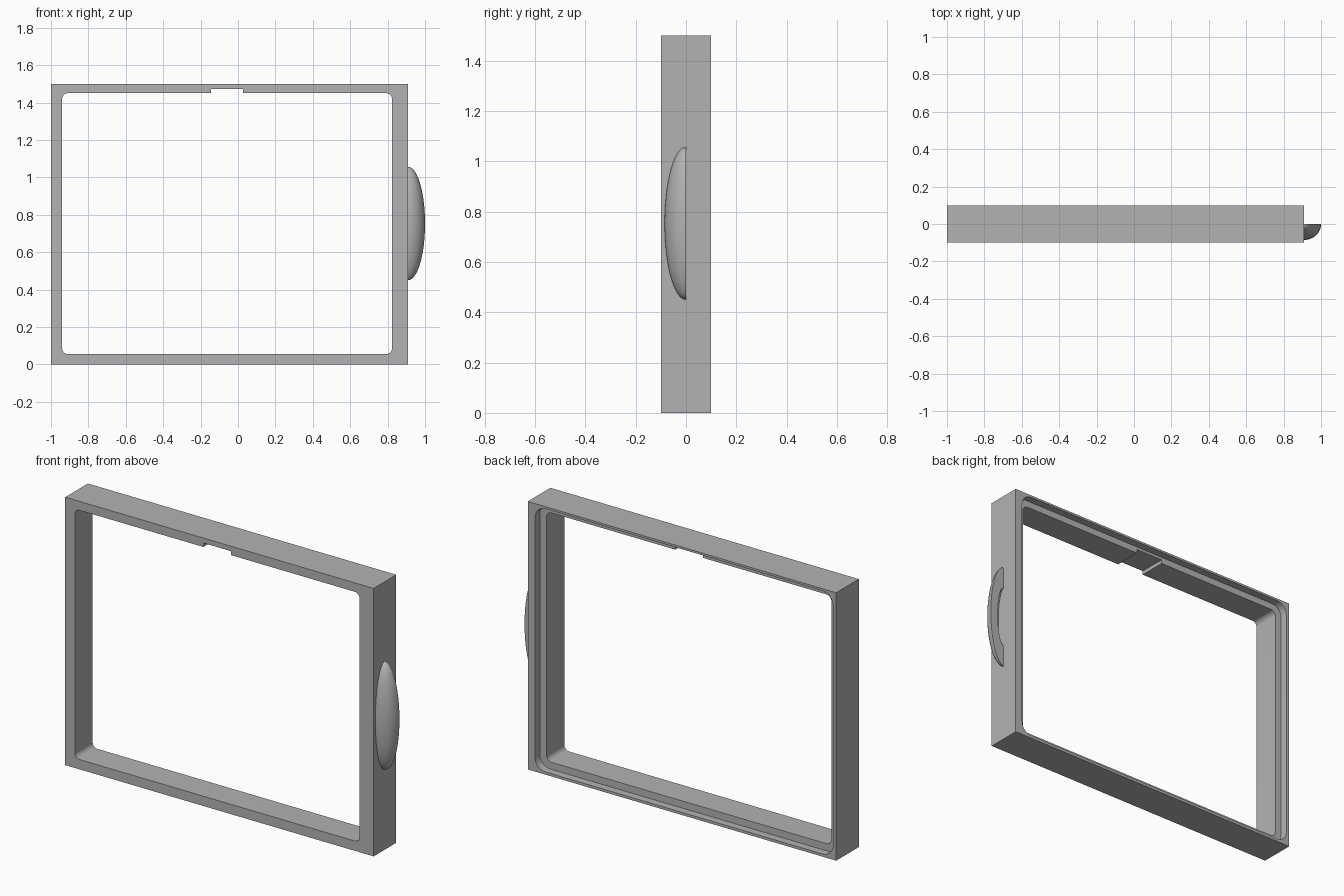
import bpy, bmesh, math
from mathutils import Matrix, Vector

if "Cube" in bpy.data.objects:
    bpy.data.objects.remove(bpy.data.objects["Cube"], do_unlink=True)

grey = bpy.data.materials.new("plain grey")
grey.use_nodes = True
colour = (0.45, 0.45, 0.45, 1)
grey.diffuse_color = colour
grey.node_tree.nodes["Principled BSDF"].inputs["Base Color"].default_value = colour


def make(name, bm):
    bmesh.ops.recalc_face_normals(bm, faces=bm.faces[:])
    mesh = bpy.data.meshes.new(name)
    bm.to_mesh(mesh)
    bm.free()
    mesh.materials.append(grey)
    obj = bpy.data.objects.new(name, mesh)
    bpy.context.collection.objects.link(obj)
    return obj


def prism(name, x0, x1, z0, z1, y0, y1, radius=0, steps=8):
    """Rectangle in the xz plane, with optional round corners, extruded along y."""
    corners = [(x1, z1, -1, -1), (x0, z1, 1, -1), (x0, z0, 1, 1), (x1, z0, -1, 1)]
    points = []
    for i, (x, z, sx, sz) in enumerate(corners):
        for k in range(steps + 1 if radius else 1):
            a = math.pi / 2 * (i + k / steps)
            points.append((x + radius * (sx + math.cos(a)) if radius else x, y0,
                           z + radius * (sz + math.sin(a)) if radius else z))
    bm = bmesh.new()
    face = bm.faces.new([bm.verts.new(p) for p in points])
    new = bmesh.ops.extrude_face_region(bm, geom=[face])["geom"]
    moved = [v for v in new if isinstance(v, bmesh.types.BMVert)]
    bmesh.ops.translate(bm, verts=moved, vec=(0, y1 - y0, 0))
    return make(name, bm)


def ellipsoid(centre, radii):
    bm = bmesh.new()
    matrix = Matrix.Translation(centre) @ Matrix.Diagonal((*radii, 1))
    bmesh.ops.create_uvsphere(bm, u_segments=64, v_segments=40, radius=1, matrix=matrix)
    return bm


def slice_off(bm, point, normal):
    """Remove everything on the normal's side and cap the cut."""
    geom = bm.verts[:] + bm.edges[:] + bm.faces[:]
    bmesh.ops.bisect_plane(bm, geom=geom, plane_co=point, plane_no=normal, clear_outer=True)
    bmesh.ops.holes_fill(bm, edges=[e for e in bm.edges if e.is_boundary])


def cut(obj, cutter):
    bpy.context.view_layer.objects.active = obj
    mod = obj.modifiers.new("cut", "BOOLEAN")
    mod.operation = "DIFFERENCE"
    mod.solver = "EXACT"
    mod.object = cutter
    bpy.ops.object.modifier_apply(modifier=mod.name)
    bpy.data.objects.remove(cutter, do_unlink=True)


def smooth(obj):
    bpy.ops.object.select_all(action="DESELECT")
    obj.select_set(True)
    bpy.context.view_layer.objects.active = obj
    bpy.ops.object.shade_smooth_by_angle(angle=math.radians(30))


# Frame with its opening, the rebate round the back and the notch in the top rail
frame = prism("frame", -1, 0.91, 0, 1.5, -0.1, 0.1)
cut(frame, prism("opening", -0.94, 0.823, 0.055, 1.45, -0.2, 0.2, 0.03))
cut(frame, prism("rebate", -0.98, 0.865, 0.015, 1.488, 0.057, 0.2, 0.065))
cut(frame, prism("notch", -0.145, 0.027, 1.4, 1.472, -0.2, 0.2))
smooth(frame)

# Hollow cup handle on the side, open towards the back
centre = Vector((0.91, 0, 0.753))
bm = ellipsoid(centre, (0.09, 0.085, 0.303))
slice_off(bm, centre, (0, 1, 0))
slice_off(bm, centre - Vector((0.004, 0, 0)), (-1, 0, 0))
handle = make("cup_handle", bm)
cut(handle, make("finger_hollow", ellipsoid(centre, (0.042, 0.045, 0.178))))
smooth(handle)
